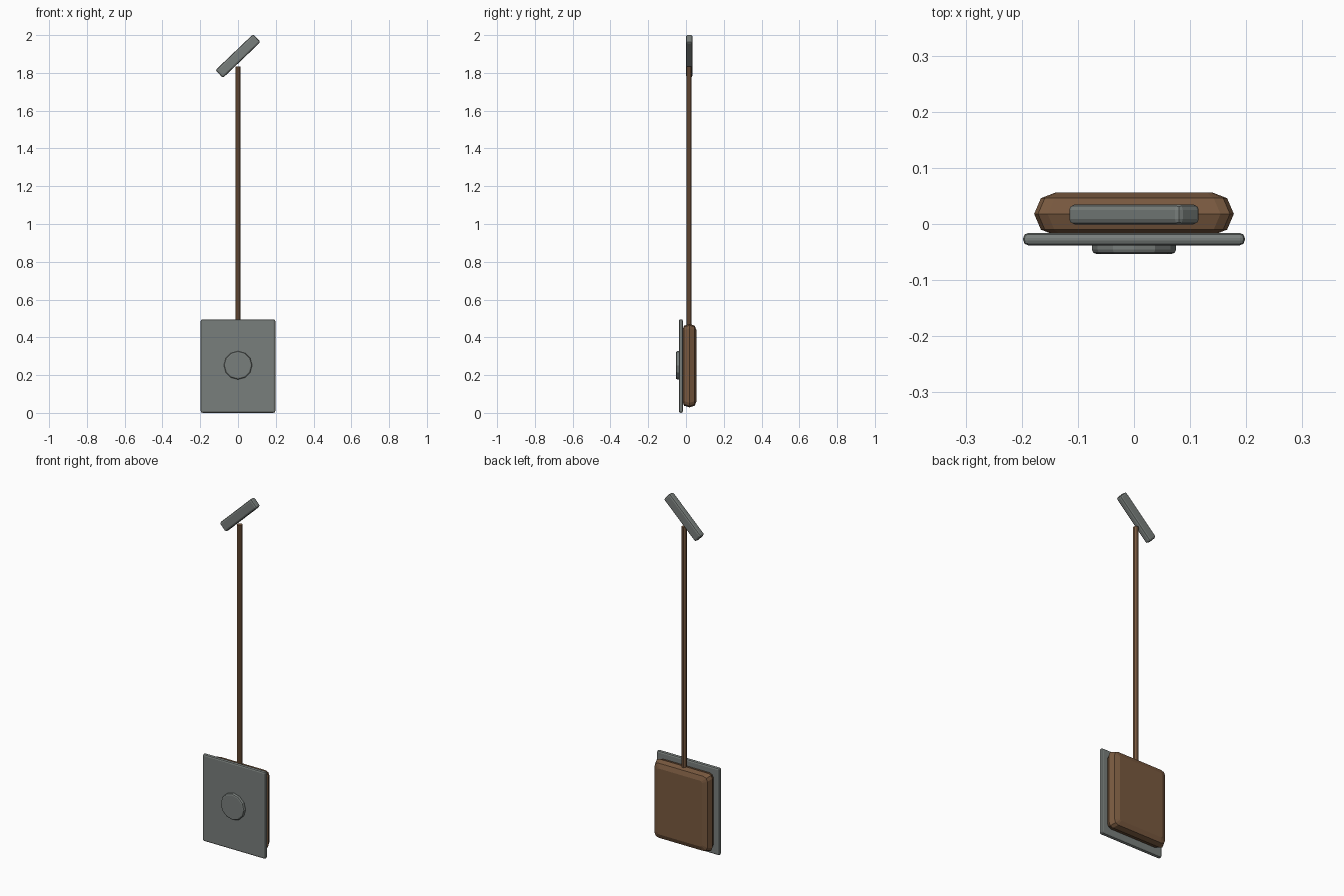
import bpy, math

if "Cube" in bpy.data.objects:
    bpy.data.objects.remove(bpy.data.objects["Cube"])


def material(name, rgb):
    m = bpy.data.materials.new(name)
    m.diffuse_color = (*rgb, 1)
    m.use_nodes = True
    m.node_tree.nodes["Principled BSDF"].inputs["Base Color"].default_value = m.diffuse_color
    return m


wood = material("wood", (0.19, 0.10, 0.05))
metal = material("metal", (0.19, 0.21, 0.20))


def finish(ob, name, mat, bevel=0, segments=2):
    ob.name = name
    ob.data.materials.append(mat)
    if bevel:
        mod = ob.modifiers.new("bevel", "BEVEL")
        mod.width = bevel
        mod.segments = segments
        mod.limit_method = "ANGLE"
        mod.angle_limit = math.radians(40)
    return ob


def box(name, loc, size, mat, bevel, tilt=0):
    bpy.ops.mesh.primitive_cube_add(size=1, location=loc)
    ob = bpy.context.object
    ob.scale = size
    bpy.ops.object.transform_apply(location=False, rotation=False, scale=True)
    ob.rotation_euler.y = tilt
    return finish(ob, name, mat, bevel)


def cylinder(name, loc, radius, depth, sides, mat, rot=(0, 0, 0), bevel=0):
    bpy.ops.mesh.primitive_cylinder_add(vertices=sides, radius=radius, depth=depth,
                                        location=loc, rotation=rot)
    return finish(bpy.context.object, name, mat, bevel)


# front metal plate and its round boss
box("front_plate", (0, -0.027, 0.248), (0.395, 0.022, 0.495), metal, 0.009)
cylinder("boss", (0, -0.041, 0.252), 0.075, 0.025, 12, metal,
         (math.pi / 2, 0, 0), 0.008)

# wooden board: stacked rounded rectangles bulging at mid thickness
layers = [(-0.020, 0.140, 0.187), (-0.010, 0.166, 0.212), (0.018, 0.178, 0.221),
          (0.046, 0.166, 0.212), (0.056, 0.140, 0.187)]
verts, n = [], 12
for y, hx, hz in layers:
    r = 0.024 if hx > 0.15 else 0.010
    for k, (sx, sz) in enumerate([(1, 1), (-1, 1), (-1, -1), (1, -1)]):
        for j in range(3):
            a = math.radians(90 * k + 45 * j)
            verts.append((sx * (hx - r) + r * math.cos(a), y,
                          0.25 + sz * (hz - r) + r * math.sin(a)))
faces = [(i * n + j, (i + 1) * n + j, (i + 1) * n + (j + 1) % n, i * n + (j + 1) % n)
         for i in range(len(layers) - 1) for j in range(n)]
faces += [tuple(range(n)), tuple(reversed(range(4 * n, 5 * n)))]
mesh = bpy.data.meshes.new("board")
mesh.from_pydata(verts, [], faces)
board = bpy.data.objects.new("wooden_board", mesh)
bpy.context.collection.objects.link(board)
finish(board, "wooden_board", wood)

# long shaft
cylinder("shaft", (0, 0.015, 1.14), 0.0148, 1.386, 8, wood,
         (0, 0, math.radians(22.5)))

# tilted block at the top of the shaft
box("tilted_head", (0, 0.017, 1.889), (0.276, 0.036, 0.057), metal, 0.010,
    -math.radians(43.7))
